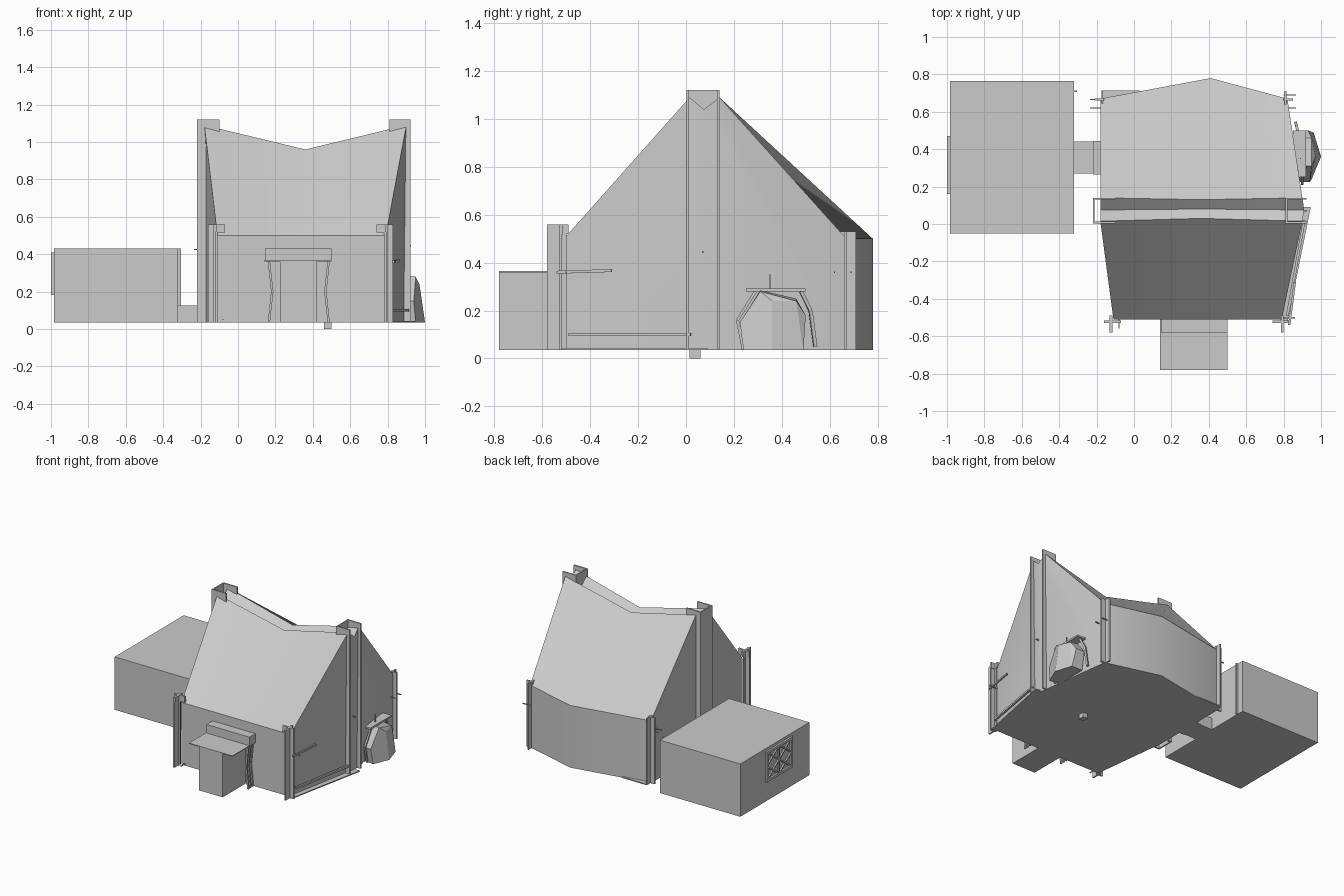
import bpy, bmesh
from mathutils import Vector

old = bpy.data.objects.get("Cube")
if old:
    bpy.data.objects.remove(old, do_unlink=True)

grey = bpy.data.materials.new("plain grey")
grey.use_nodes = True
grey.diffuse_color = (0.6, 0.6, 0.6, 1)
grey.node_tree.nodes["Principled BSDF"].inputs["Base Color"].default_value = (0.6, 0.6, 0.6, 1)

BASE = 0.035


def finish(name, bm):
    bmesh.ops.recalc_face_normals(bm, faces=bm.faces)
    me = bpy.data.meshes.new(name)
    bm.to_mesh(me)
    bm.free()
    me.materials.append(grey)
    ob = bpy.data.objects.new(name, me)
    bpy.context.collection.objects.link(ob)
    return ob


def smooth(ob, angle=0.5):
    bpy.ops.object.select_all(action='DESELECT')
    ob.select_set(True)
    bpy.context.view_layer.objects.active = ob
    bpy.ops.object.shade_smooth_by_angle(angle=angle)


def prism(name, outline, z0, z1):
    """Extrude a plan outline between two heights."""
    bm = bmesh.new()
    low = [bm.verts.new((x, y, z0)) for x, y in outline]
    high = [bm.verts.new((x, y, z1)) for x, y in outline]
    bm.faces.new(low)
    bm.faces.new(high)
    n = len(low)
    for i in range(n):
        j = (i + 1) % n
        bm.faces.new((low[i], low[j], high[j], high[i]))
    return finish(name, bm)


def box(name, x0, x1, y0, y1, z0, z1):
    return prism(name, [(x0, y0), (x1, y0), (x1, y1), (x0, y1)], z0, z1)


def bar(name, a, b, t=0.008):
    """Square bar between two points."""
    a, b = Vector(a), Vector(b)
    d = b - a
    bm = bmesh.new()
    bmesh.ops.create_cube(bm, size=1)
    bmesh.ops.scale(bm, vec=(t, t, d.length), verts=bm.verts)
    bmesh.ops.rotate(bm, matrix=d.to_track_quat('Z', 'Y').to_matrix(), verts=bm.verts)
    bmesh.ops.translate(bm, vec=(a + b) / 2, verts=bm.verts)
    return finish(name, bm)


# Main hall: rows run front to back over the roof, columns left edge, middle, right edge
rows = [
    [(-.11, -.51, BASE), (.35, -.51, BASE), (.79, -.51, BASE)],
    [(-.11, -.51, .5), (.35, -.51, .5), (.79, -.51, .5)],
    [(-.18, .015, 1.09), (.36, .03, .96), (.90, .015, 1.09)],
    [(-.18, .075, 1.04), (.36, .08, .92), (.91, .075, 1.04)],
    [(-.18, .14, 1.09), (.36, .13, .96), (.90, .14, 1.09)],
    [(-.18, .67, .5), (.41, .78, .5), (.82, .67, .5)],
    [(-.18, .67, BASE), (.41, .78, BASE), (.82, .67, BASE)],
]
bm = bmesh.new()
g = [[bm.verts.new(p) for p in r] for r in rows]
for r, s in zip(g, g[1:]):
    for c in range(2):
        bm.faces.new((r[c], r[c + 1], s[c + 1], s[c]))
foot = []
for c, x in ((0, -.18), (2, .90)):
    m = bm.verts.new((x, .075, BASE))
    foot.append(m)
    bm.faces.new((g[0][c], g[1][c], g[2][c], g[3][c], m))
    bm.faces.new((m, g[3][c], g[4][c], g[5][c], g[6][c]))
bm.faces.new(g[0] + [foot[1]] + g[6][::-1] + [foot[0]])
smooth(finish("main_hall", bm))

# Ridge posts: open channels at both gable ends
for side, x0, x1, inner in (("right", -.22, -.10, -.22), ("left", .81, .922, .81)):
    for label, y in (("front", .003), ("back", .13)):
        box(f"{side}_ridge_post_{label}_fin", x0, x1, y, y + .01, BASE, 1.12)
    box(f"{side}_ridge_post_web", inner, inner + .01, .003, .14, BASE, 1.12)

# Front corner posts: folded shafts with wider caps
for side, x, s in (("right", -.16, 1), ("left", .83, -1)):
    def span(a, b):
        return sorted((x + s * a, x + s * b))
    box(f"{side}_front_post_side", *span(.03, .04), -.58, -.50, BASE, .54)
    box(f"{side}_front_post_face", *span(0, .05), -.53, -.52, BASE, .54)
    box(f"{side}_front_post_cap_face", *span(0, .09), -.53, -.515, .515, .56)
    box(f"{side}_front_post_cap_side", *span(.03, .045), -.58, -.49, .52, .56)

# Back corner posts
for side, x, s in (("right", -.21, 1), ("left", .85, -1)):
    a, b = sorted((x, x + s * .05))
    box(f"{side}_back_post_face", a, b, .66, .672, BASE, .53)
    a, b = sorted((x + s * .035, x + s * .045))
    box(f"{side}_back_post_side", a, b, .64, .71, BASE, .53)

# Floor edge plates
prism("left_floor_skirt", [(.78, -.53), (.82, -.53), (.945, .09), (.89, .09)], BASE, BASE + .008)
box("back_floor_plate", -.175, .03, .60, .715, BASE, BASE + .008)
box("floor_peg", .46, .50, .015, .06, 0, BASE + .01)
bar("left_low_rail", (.82, -.49, .10), (.91, .02, .10), .014)

# Side annex with link passage
box("annex", -.985, -.32, -.05, .765, BASE, .43)
box("annex_edge_plate", -.32, -.305, .705, .715, BASE, .43)
box("link_passage", -.33, -.17, .27, .44, BASE, .125)
box("link_rim", -.22, -.17, .265, .445, BASE, .14)

# Lattice grille on the annex end wall
gx, y0, y1, z0, z1 = -.99, .17, .46, .19, .40
for z in (z0, z1):
    bar("grille_rail", (gx, y0 - .01, z), (gx, y1 + .01, z), .018)
for y in (y0, y1):
    bar("grille_stile", (gx, y, z0), (gx, y, z1), .018)
ym, zm = (y0 + y1) / 2, (z0 + z1) / 2
for a, b in (((y0, z0), (y1, z1)), ((y0, z1), (y1, z0)), ((ym, z0), (ym, z1)),
             ((y0, zm), (ym, z1)), ((ym, z1), (y1, zm)),
             ((y1, zm), (ym, z0)), ((ym, z0), (y0, zm))):
    bar("grille_strut", (gx, *a), (gx, *b), .01)

# Front porch with canopy, header and splayed jambs
box("porch", .225, .42, -.78, -.50, BASE, .362)
box("porch_canopy", .14, .50, -.78, -.51, .36, .366)
box("porch_header", .145, .50, -.58, -.51, .366, .43)
for side, x, s in (("right", .165, 1), ("left", .485, -1)):
    for a, b in (((x, BASE), (x + s * .018, .20)), ((x + s * .018, .20), (x, .365))):
        for y in (-.57, -.545, -.52):
            bar(f"{side}_porch_jamb", (a[0], y, a[1]), (b[0], y, b[1]), .012)

# Faceted bay on the side wall
bm = bmesh.new()
for p in [(.87, .25, BASE), (.87, .49, BASE), (.94, .50, .09), (.95, .24, BASE),
          (1.0, .36, BASE), (.96, .49, BASE), (.94, .225, .15), (.87, .225, .15),
          (.95, .31, .28), (.90, .31, .285), (.97, .36, .24), (.95, .46, .24),
          (.88, .46, .25), (.93, .50, .18), (.86, .50, .18)]:
    bm.verts.new(p)
bmesh.ops.convex_hull(bm, input=bm.verts)
bmesh.ops.dissolve_limit(bm, angle_limit=0.15, verts=bm.verts, edges=bm.edges)
finish("side_bay", bm)
box("bay_shelf", .85, .92, .25, .50, .28, .293)
bar("bay_brace_upper", (.88, .48, .28), (.87, .52, .20), .014)
bar("bay_brace_lower", (.87, .52, .20), (.865, .54, .05), .014)
bar("bay_front_brace_upper", (.90, .29, .28), (.90, .215, .16), .012)
bar("bay_front_brace_lower", (.90, .215, .16), (.90, .24, BASE), .012)
bar("bay_finial", (.89, .35, .28), (.89, .35, .35), .006)

# Small rods and pegs
bar("front_post_rod", (.83, -.54, .36), (.86, -.31, .367), .012)
bar("front_post_spike", (.77, -.50, .36), (.86, -.50, .36), .008)
bar("right_front_spike", (-.08, -.56, .05), (-.08, -.50, .05), .006)
for y in (.62, .69):
    bar("left_back_spike", (.80, y, .36), (.865, y, .36), .006)
for y in (.62, .665):
    bar("right_back_spike", (-.235, y, .425), (-.17, y, .425), .006)
bar("gable_peg", (.89, .07, .445), (.925, .07, .445), .008)
